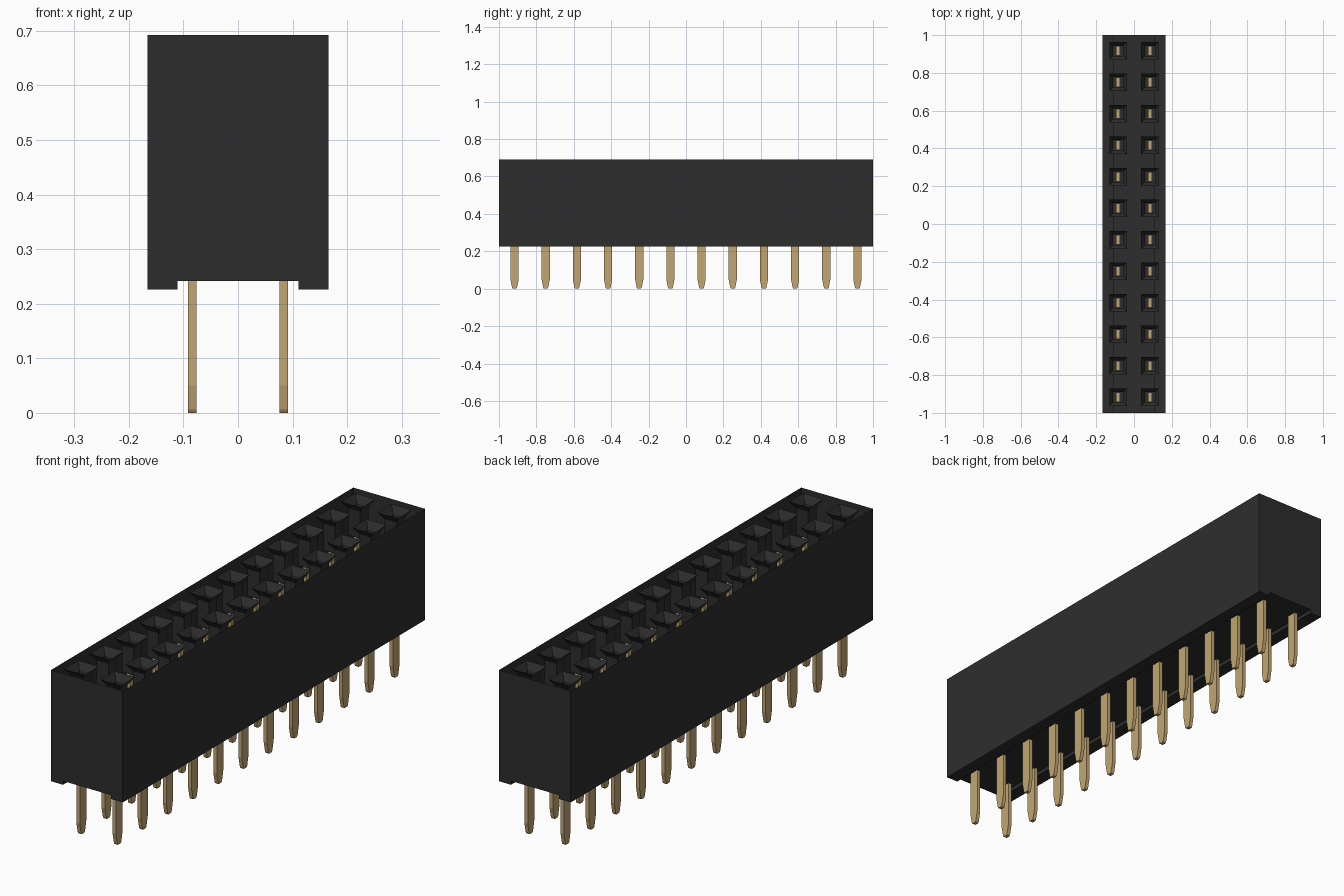
import bpy, bmesh

if "Cube" in bpy.data.objects:
    bpy.data.objects.remove(bpy.data.objects["Cube"])

ROWS, PITCH = 12, 1 / 6
HALF_W, HALF_L = 0.166, 1.0
TOP, FLOOR, BOTTOM = 0.692, 0.242, 0.226
WELL_FLOOR = 0.55


def material(name, rgb, rough):
    m = bpy.data.materials.new(name)
    m.use_nodes = True
    m.diffuse_color = (*rgb, 1)
    bsdf = m.node_tree.nodes["Principled BSDF"]
    bsdf.inputs["Base Color"].default_value = (*rgb, 1)
    bsdf.inputs["Roughness"].default_value = rough
    return m


black = material("black plastic", (0.027, 0.027, 0.027), 0.6)
gold = material("gold metal", (0.54, 0.38, 0.17), 0.5)


def finish(name, bm, mat, location=(0, 0, 0)):
    mesh = bpy.data.meshes.new(name)
    bm.to_mesh(mesh)
    bm.free()
    mesh.materials.append(mat)
    return place(name, mesh, location)


def place(name, mesh, location):
    ob = bpy.data.objects.new(name, mesh)
    ob.location = location
    bpy.context.collection.objects.link(ob)
    return ob


def square_ring(bm, half, z):
    return [bm.verts.new((x * half, y * half, z))
            for x, y in ((-1, -1), (1, -1), (1, 1), (-1, 1))]


# Housing: open-topped shell with a standoff channel along its underside
bm = bmesh.new()
half_profile = [(HALF_W, TOP), (HALF_W, BOTTOM), (0.111, BOTTOM), (0.111, FLOOR)]
profile = half_profile + [(-x, z) for x, z in reversed(half_profile)]
front, back = [[bm.verts.new((x, y, z)) for x, z in profile] for y in (-HALF_L, HALF_L)]
for i in range(len(profile) - 1):
    bm.faces.new((front[i], front[i + 1], back[i + 1], back[i]))
bm.faces.new(front)
bm.faces.new(back)
bmesh.ops.recalc_face_normals(bm, faces=bm.faces)
finish("housing", bm, black)

# Socket: tapered mouth leading into a square well
bm = bmesh.new()
rings = [square_ring(bm, h, z) for h, z in
         ((0.047, TOP), (0.027, TOP - 0.03), (0.027, WELL_FLOOR))]
for upper, lower in zip(rings, rings[1:]):
    for i in range(4):
        j = (i + 1) % 4
        bm.faces.new((upper[i], upper[j], lower[j], lower[i]))
bm.faces.new(rings[-1])
socket = finish("socket", bm, black)

# Pin: flat blade narrowing to a blunt tip
bm = bmesh.new()
side = [(0.022, WELL_FLOOR + 0.002), (0.022, 0.05), (0.013, 0.006), (0.009, 0)]
outline = side + [(-y, z) for y, z in reversed(side)]
face = bm.faces.new([bm.verts.new((-0.008, y, z)) for y, z in outline])
extruded = bmesh.ops.extrude_face_region(bm, geom=[face])["geom"]
bmesh.ops.translate(bm, vec=(0.016, 0, 0),
                    verts=[g for g in extruded if isinstance(g, bmesh.types.BMVert)])
bmesh.ops.recalc_face_normals(bm, faces=bm.faces)
pin = finish("pin", bm, gold)

# Repeat socket and pin over two columns
spots = [(x, (r - (ROWS - 1) / 2) * PITCH, 0)
         for x in (-0.084, 0.084) for r in range(ROWS)]
socket.location = pin.location = spots[0]
for spot in spots[1:]:
    place("socket", socket.data, spot)
    place("pin", pin.data, spot)
